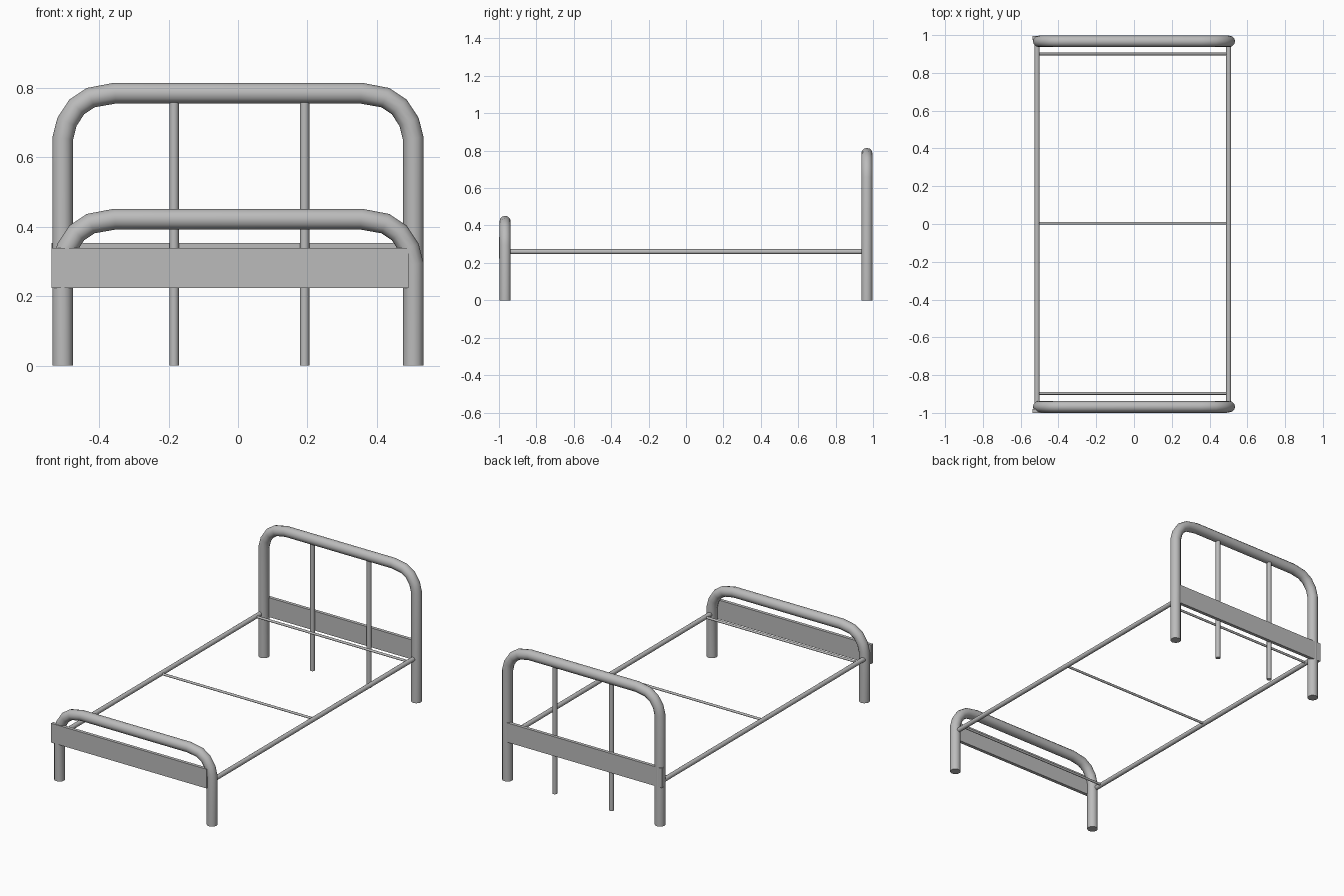
import bpy
import math
from mathutils import Vector

cube = bpy.data.objects.get("Cube")
if cube:
    bpy.data.objects.remove(cube, do_unlink=True)

GREY = (0.5, 0.5, 0.5, 1.0)
metal = bpy.data.materials.new("grey_metal")
metal.use_nodes = True
metal.diffuse_color = GREY
metal.node_tree.nodes["Principled BSDF"].inputs["Base Color"].default_value = GREY


def finish(obj, name, smooth=True):
    obj.name = name
    obj.data.materials.clear()
    obj.data.materials.append(metal)
    if smooth:
        bpy.ops.object.shade_smooth_by_angle(angle=math.radians(40))


def rod(name, start, end, radius):
    """Straight round bar between two points."""
    a, b = Vector(start), Vector(end)
    bpy.ops.mesh.primitive_cylinder_add(vertices=16, radius=radius,
                                        depth=(b - a).length, location=(a + b) / 2)
    obj = bpy.context.object
    obj.rotation_euler = (b - a).to_track_quat('Z', 'Y').to_euler()
    finish(obj, name)


def plate(name, x, y, z):
    """Flat board given its extents on each axis."""
    bpy.ops.mesh.primitive_cube_add(size=1, location=[sum(r) / 2 for r in (x, y, z)])
    obj = bpy.context.object
    obj.scale = [r[1] - r[0] for r in (x, y, z)]
    finish(obj, name, smooth=False)


# Bent corner of the hoops: x, and drop below the top centreline
BEND = [(0.505, 0.13), (0.493, 0.083), (0.465, 0.04), (0.425, 0.013), (0.355, 0.0)]


def hoop(name, y, top, radius=0.03):
    """Bent tube with two legs and a level top."""
    half = [(0.505, 0.0)] + [(x, top - drop) for x, drop in BEND]
    path = [(-x, z) for x, z in half] + [(x, z) for x, z in reversed(half)]
    curve = bpy.data.curves.new(name, 'CURVE')
    curve.dimensions = '3D'
    curve.bevel_depth = radius
    curve.bevel_resolution = 4
    curve.use_fill_caps = True
    spline = curve.splines.new('POLY')
    spline.points.add(len(path) - 1)
    for point, (x, z) in zip(spline.points, path):
        point.co = (x, y, z, 1)
    obj = bpy.data.objects.new(name, curve)
    bpy.context.collection.objects.link(obj)
    bpy.ops.object.select_all(action='DESELECT')
    obj.select_set(True)
    bpy.context.view_layer.objects.active = obj
    bpy.ops.object.convert(target='MESH')
    finish(bpy.context.object, name)


# End frames
hoop("headboard_tube", 0.967, 0.785)
hoop("footboard_tube", -0.967, 0.422)

# Boards fixed across the end frames
plate("footboard_plate", (-0.538, 0.492), (-1.0, -0.98), (0.224, 0.339))
plate("headboard_plate", (-0.538, 0.492), (0.975, 0.995), (0.237, 0.353))

# Upright bars in the headboard
for side, x in (("right", -0.184), ("left", 0.192)):
    rod(f"headboard_bar_{side}", (x, 0.967, 0), (x, 0.967, 0.77), 0.0135)

# Long side rails
for side, x in (("right", -0.513), ("left", 0.501)):
    rod(f"side_rail_{side}", (x, -0.96, 0.26), (x, 0.96, 0.26), 0.0135)

# Thin cross rods
for place, y in (("foot", -0.897), ("middle", 0.004), ("head", 0.9)):
    rod(f"cross_rod_{place}", (-0.513, y, 0.26), (0.501, y, 0.26), 0.007)
